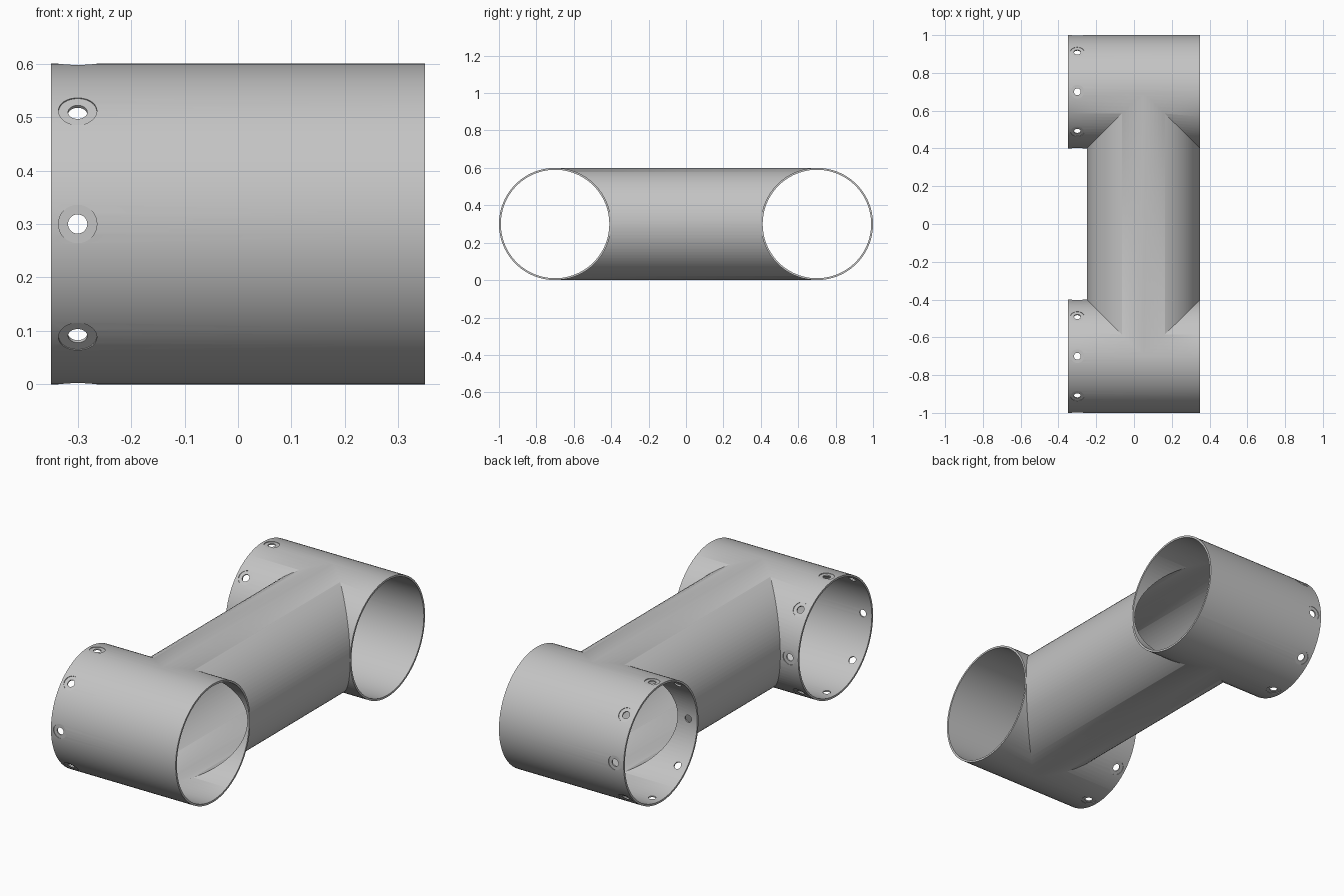
import bpy
import bmesh
import math
from mathutils import Matrix, Vector

RADIUS, WALL, SEGMENTS = 0.3, 0.01, 96
RING_Y, HALF_LENGTH = 0.7, 0.35
TUBE_X, TUBE_RADIUS = 0.05, 0.2995
HOLE_X, HOLE_RADIUS, SEAT_RADIUS, SEAT_DEPTH = -0.3, 0.018, 0.036, 0.004

cube = bpy.data.objects.get("Cube")
if cube:
    bpy.data.objects.remove(cube, do_unlink=True)

grey = bpy.data.materials.new("light grey")
grey.use_nodes = True
colour = (0.55, 0.55, 0.55, 1)
grey.diffuse_color = colour
grey.node_tree.nodes["Principled BSDF"].inputs["Base Color"].default_value = colour


def add_cylinder(bm, centre, axis, radius, length, segments=SEGMENTS):
    turn = Vector((0, 0, 1)).rotation_difference(Vector(axis)).to_matrix().to_4x4()
    bmesh.ops.create_cone(bm, cap_ends=True, segments=segments, radius1=radius,
                          radius2=radius, depth=length,
                          matrix=Matrix.Translation(centre) @ turn)


def make_object(name, bm):
    mesh = bpy.data.meshes.new(name)
    bm.to_mesh(mesh)
    bm.free()
    mesh.materials.append(grey)
    obj = bpy.data.objects.new(name, mesh)
    bpy.context.collection.objects.link(obj)
    return obj


def ring_pair(name, radius, half_length):
    bm = bmesh.new()
    for side in (-1, 1):
        add_cylinder(bm, (0, side * RING_Y, RADIUS), (1, 0, 0), radius, 2 * half_length)
    return make_object(name, bm)


def cross_tube(name, radius):
    bm = bmesh.new()
    add_cylinder(bm, (TUBE_X, 0, RADIUS), (0, 1, 0), radius, 2 * RING_Y)
    return make_object(name, bm)


def hole_set(name, radius, inner, outer):
    # Eight radial plugs around each ring
    bm = bmesh.new()
    for side in (-1, 1):
        for i in range(8):
            a = i * math.pi / 4
            direction = Vector((0, math.cos(a), math.sin(a)))
            centre = Vector((HOLE_X, side * RING_Y, RADIUS))
            add_cylinder(bm, centre + direction * (inner + outer) / 2, direction,
                         radius, outer - inner, 32)
    return make_object(name, bm)


# Solid body and the pieces that shape it
frame = ring_pair("tube_frame", RADIUS, HALF_LENGTH)
steps = [
    ("UNION", cross_tube("cross_tube_solid", TUBE_RADIUS)),
    ("DIFFERENCE", ring_pair("ring_bores", RADIUS - WALL, HALF_LENGTH + 0.05)),
    ("DIFFERENCE", cross_tube("cross_tube_bore", TUBE_RADIUS - WALL)),
    ("DIFFERENCE", hole_set("screw_seats", SEAT_RADIUS, RADIUS - SEAT_DEPTH, 0.33)),
    ("DIFFERENCE", hole_set("screw_holes", HOLE_RADIUS, 0.27, 0.33)),
]
for operation, tool in steps:
    tool.hide_render = True
    mod = frame.modifiers.new(tool.name, "BOOLEAN")
    mod.operation = operation
    mod.solver = "EXACT"
    mod.object = tool

# Bake the result and drop the helpers
bpy.context.view_layer.update()
graph = bpy.context.evaluated_depsgraph_get()
result = bpy.data.meshes.new_from_object(frame.evaluated_get(graph))
frame.modifiers.clear()
frame.data = result
for _, tool in steps:
    bpy.data.objects.remove(tool, do_unlink=True)

bpy.ops.object.select_all(action="DESELECT")
frame.select_set(True)
bpy.context.view_layer.objects.active = frame
bpy.ops.object.shade_smooth_by_angle(angle=math.radians(30))
